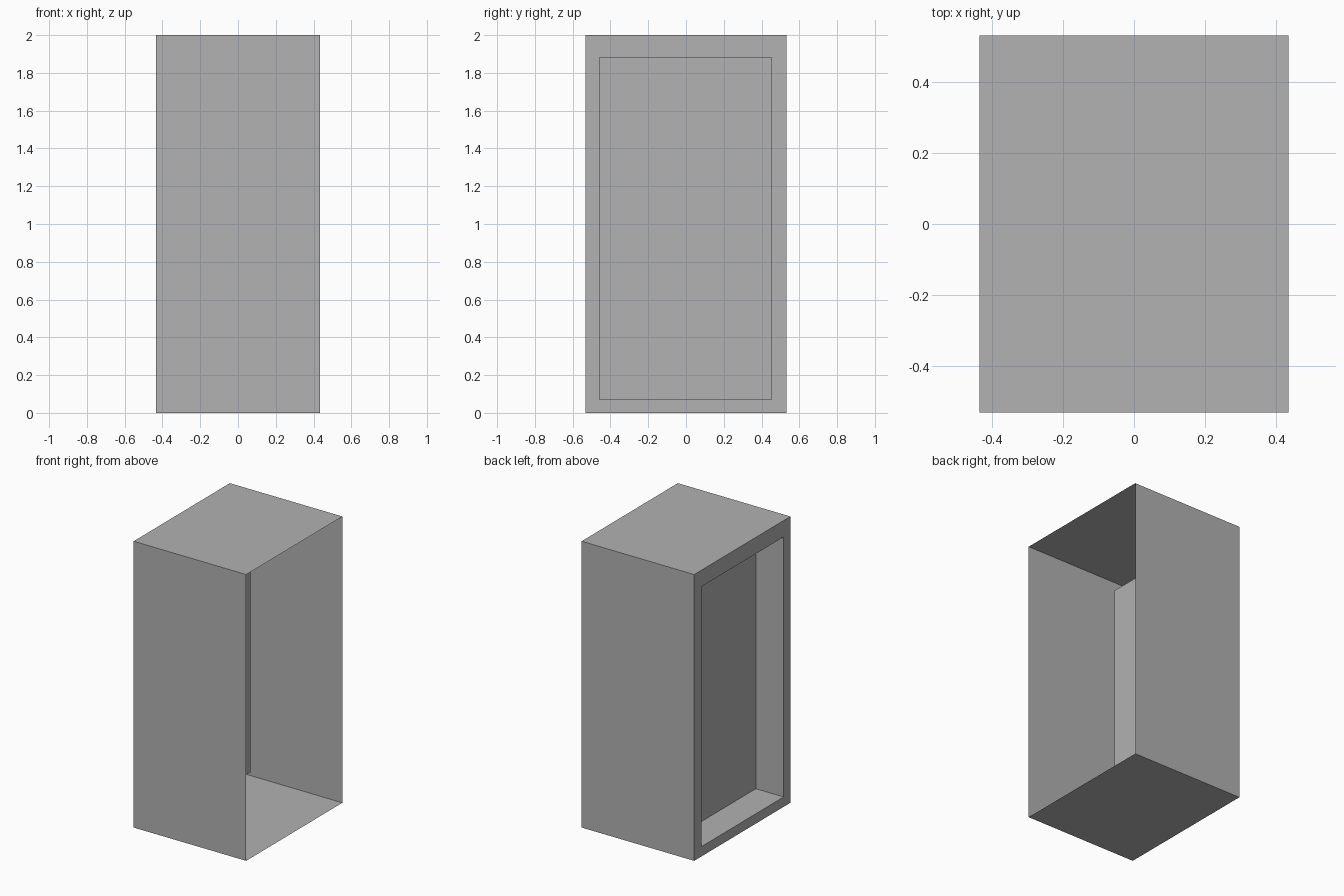
import bpy
import bmesh
from mathutils import Vector

old = bpy.data.objects.get("Cube")
if old:
    bpy.data.objects.remove(old, do_unlink=True)

WIDTH, DEPTH, HEIGHT = 0.87, 1.062, 2.0
RECESS_DEPTH = 0.215
RECESS_Y = (-0.457, 0.452)
RECESS_Z = (0.069, 1.885)

# Single grey finish
grey = bpy.data.materials.new("plain grey")
colour = (0.445, 0.445, 0.445, 1.0)
grey.use_nodes = True
grey.diffuse_color = colour
grey.node_tree.nodes["Principled BSDF"].inputs["Base Color"].default_value = colour


def face_towards(bm, direction):
    return max(bm.faces, key=lambda f: f.calc_center_median().dot(direction))


# Thin box shell standing on the ground
bm = bmesh.new()
bmesh.ops.create_cube(bm, size=1)
bmesh.ops.scale(bm, vec=(WIDTH, DEPTH, HEIGHT), verts=bm.verts)
bm.normal_update()

# Fully open side
bmesh.ops.delete(bm, geom=[face_towards(bm, Vector((1, 0, 0)))], context="FACES_ONLY")

# Framed recess in the opposite side
panel = face_towards(bm, Vector((-1, 0, 0)))
bmesh.ops.inset_individual(bm, faces=[panel], thickness=0.07)
for v in panel.verts:
    v.co.y = RECESS_Y[v.co.y > 0]
    v.co.z = RECESS_Z[v.co.z > 0] - HEIGHT / 2
pushed = bmesh.ops.extrude_face_region(bm, geom=[panel])["geom"]
if panel.is_valid:
    bmesh.ops.delete(bm, geom=[panel], context="FACES_ONLY")
bmesh.ops.translate(bm, vec=(RECESS_DEPTH, 0, 0),
                    verts=[g for g in pushed if isinstance(g, bmesh.types.BMVert)])

bmesh.ops.translate(bm, vec=(0, 0, HEIGHT / 2), verts=bm.verts)
bmesh.ops.recalc_face_normals(bm, faces=bm.faces)

# Keep the shell facing outwards
if face_towards(bm, Vector((0, 0, 1))).normal.z < 0:
    bmesh.ops.reverse_faces(bm, faces=bm.faces)

mesh = bpy.data.meshes.new("cabinet_shell")
bm.to_mesh(mesh)
bm.free()
mesh.materials.append(grey)
shell = bpy.data.objects.new("cabinet_shell", mesh)
bpy.context.collection.objects.link(shell)
